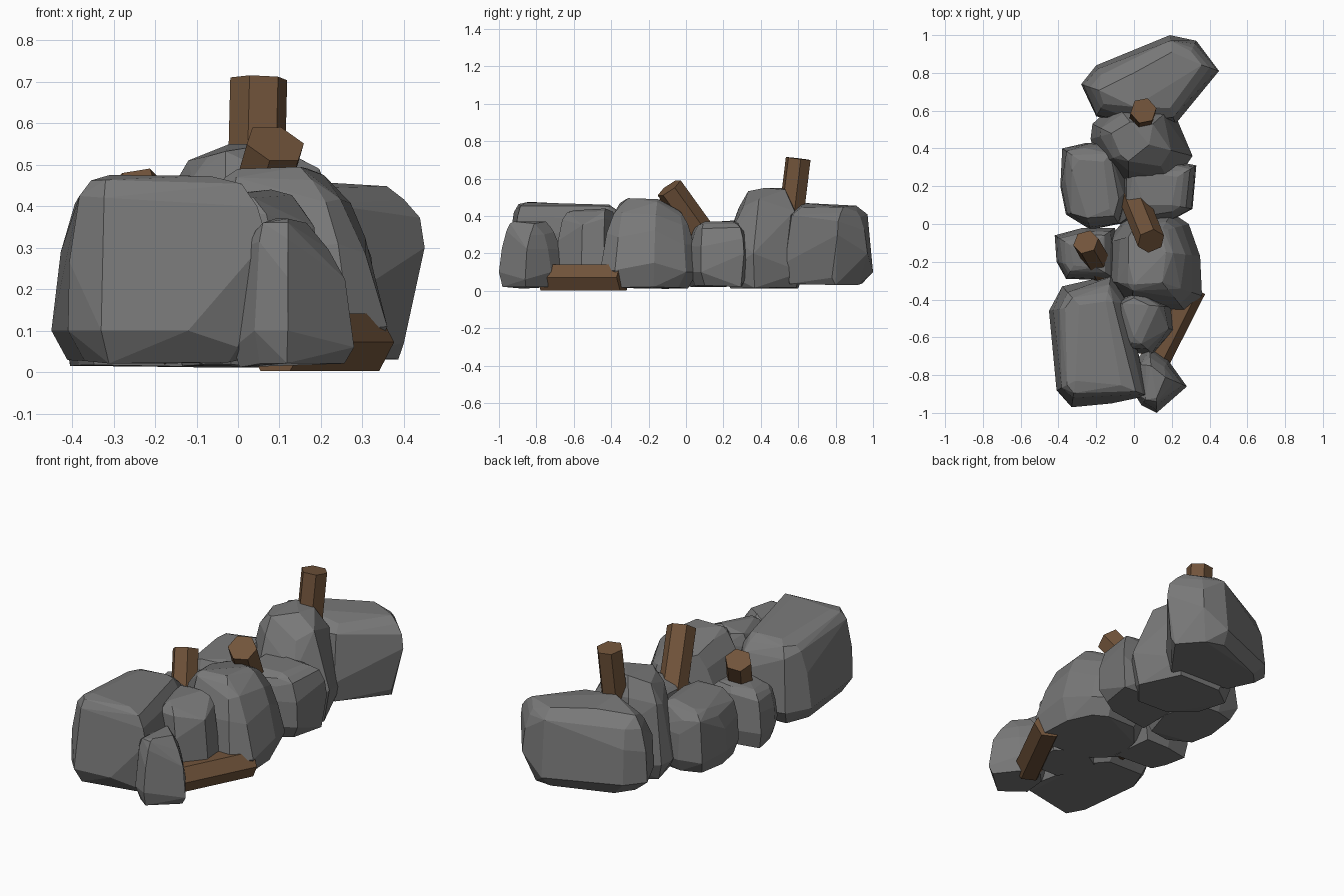
import bpy, bmesh, math, random
from mathutils import Vector

if "Cube" in bpy.data.objects:
    bpy.data.objects.remove(bpy.data.objects["Cube"])

random.seed(5)


def material(name, color):
    m = bpy.data.materials.new(name)
    m.diffuse_color = (*color, 1)
    m.use_nodes = True
    m.node_tree.nodes["Principled BSDF"].inputs["Base Color"].default_value = m.diffuse_color
    return m


wood = material("wood", (0.165, 0.088, 0.043))
stone = material("stone", (0.19, 0.19, 0.19))

# side profiles: (height fraction, how far the wall has leaned in to the crest)
STEEP = [(.5, .1), (.83, .32), (.95, .6)]
SLOPE = [(.5, .22), (.8, .5), (.95, .8)]


def finish(name, bm, mat):
    bmesh.ops.recalc_face_normals(bm, faces=bm.faces)
    mesh = bpy.data.meshes.new(name)
    bm.to_mesh(mesh)
    bm.free()
    mesh.materials.append(mat)
    bpy.context.collection.objects.link(bpy.data.objects.new(name, mesh))


def rock(name, outline, crest, z0, profile):
    """Boulder: hull of a widest outline (x, y[, z]), leaning walls and a crest."""
    bm = bmesh.new()
    wide = [Vector((*p, .1)[:3]) for p in outline]
    top = [Vector(p) for p in crest]
    mid = sum(wide, Vector()) / len(wide)
    for w in wide:
        bm.verts.new(w)
        # inset underside
        b = mid.lerp(w, random.uniform(.76, .9))
        bm.verts.new((b.x, b.y, z0 + random.uniform(0, .012)))
        # wall points toward the nearest crest corner
        t = min(top, key=lambda c: (c.xy - w.xy).length)
        for f, lean in profile:
            p = w.xy.lerp(t.xy, max(0, lean + random.uniform(-.07, .07)))
            z = w.z + (t.z - w.z) * (f + random.uniform(-.06, .04))
            bm.verts.new((p.x, p.y, z))
    for t in top:
        bm.verts.new(t)
    res = bmesh.ops.convex_hull(bm, input=bm.verts)
    junk = {v for v in res["geom_interior"] + res["geom_unused"]
            if isinstance(v, bmesh.types.BMVert)}
    bmesh.ops.delete(bm, geom=list(junk), context='VERTS')
    # merge nearly flat neighbours into larger facets
    bmesh.ops.dissolve_limit(bm, angle_limit=math.radians(8),
                             verts=bm.verts, edges=bm.edges)
    finish(name, bm, stone)


def post(name, a, b, r, spin=0):
    """Six-sided timber from a to b."""
    a, b = Vector(a), Vector(b)
    axis = (b - a).normalized()
    up = Vector((0, 0, 1)) if abs(axis.z) < .7 else Vector((0, 1, 0))
    u = axis.cross(up).normalized()
    v = u.cross(axis)
    bm = bmesh.new()
    rings = [[bm.verts.new(c + r * (math.cos(t) * u + math.sin(t) * v))
              for t in (spin + i * math.pi / 3 for i in range(6))] for c in (a, b)]
    bm.faces.new(rings[0])
    bm.faces.new(rings[1])
    for i in range(6):
        j = (i + 1) % 6
        bm.faces.new((rings[0][i], rings[0][j], rings[1][j], rings[1][i]))
    finish(name, bm, wood)


# front boulders
rock("front_left_boulder",
     [(-.45, -.46), (-.38, -.33), (-.12, -.27), (-.03, -.42), (.07, -.91, .32),
      (0, -.9, .06), (-.12, -.95), (-.33, -.97), (-.41, -.88)],
     [(-.31, -.83, .475), (-.15, -.82, .475), (-.15, -.41, .46), (-.29, -.43, .455)],
     .02, STEEP)
rock("front_small_rock",
     [(.12, -1), (.28, -.86, .06), (.18, -.72), (.08, -.65), (-.01, -.74, .07),
      (-.01, -.88, .06), (.04, -.96)],
     [(.06, -.93, .36), (.12, -.92, .37), (.14, -.8, .365), (.09, -.75, .37)],
     .01, SLOPE)
rock("front_gap_rock",
     [(-.12, -.42), (.03, -.34), (.2, -.44), (.21, -.56), (.1, -.69),
      (-.03, -.68), (-.1, -.55)],
     [(-.02, -.42, .43), (.08, -.43, .44), (.12, -.54, .39), (0, -.6, .43)],
     .01, STEEP)

# middle boulders
rock("middle_right_boulder",
     [(.36, -.38, .11), (.35, -.17, .15), (.29, 0), (.2, .06), (-.03, .05),
      (-.15, -.1), (-.17, -.3), (-.02, -.45), (.27, -.46)],
     [(0, -.32, .49), (.15, -.31, .495), (.17, -.15, .49), (.14, -.04, .43),
      (0, -.06, .44), (-.03, -.2, .47)], .01, SLOPE)
rock("middle_left_small_rock",
     [(-.42, -.06), (-.27, -.02), (-.1, -.02), (-.08, -.3), (-.36, -.29),
      (-.41, -.2)],
     [(-.34, -.11, .31), (-.2, -.09, .33), (-.2, -.23, .33), (-.32, -.22, .3)],
     .01, STEEP)
rock("middle_left_rock",
     [(-.38, .4), (-.25, .43), (-.08, .43), (-.02, .2), (-.08, 0), (-.23, -.03),
      (-.36, .05), (-.39, .2)],
     [(-.29, .34, .36), (-.16, .33, .38), (-.13, .08, .365), (-.26, .07, .355)],
     .02, STEEP)
rock("middle_right_small_rock",
     [(.33, .31, .2), (.31, .08), (.2, .02), (-.08, .0), (-.08, .26), (.18, .34)],
     [(.06, .1, .365), (.2, .1, .37), (.23, .25, .37), (.06, .27, .37)],
     .02, STEEP)

# back boulders
rock("back_centre_boulder",
     [(-.22, .53), (-.1, .64), (.2, .62), (.31, .36, .2), (.2, .2), (-.03, .2),
      (-.19, .32), (-.23, .45)],
     [(-.12, .48, .51), (-.03, .38, .54), (.08, .42, .55), (.1, .53, .54),
      (-.02, .54, .55)], .01, SLOPE)
rock("back_boulder",
     [(-.28, .74), (-.2, .84), (.19, 1), (.33, .97, .2), (.45, .81, .3),
      (.4, .78, .07), (.22, .53, .15), (.05, .51), (-.2, .57)],
     [(-.13, .69, .45), (0, .8, .46), (.2, .91, .455), (.28, .87, .45),
      (.17, .67, .46), (0, .62, .47)], .03, STEEP)

# broken timbers
post("back_post", (.05, .6, .707), (.04, .55, .3), .07, .2)
post("middle_post", (.09, -.09, .55), (-.03, .205, .14), .075, .5)
post("left_post", (-.255, -.095, .455), (-.13, -.31, .05), .07, .3)
post("fallen_log", (.305, -.335, .072), (.09, -.76, .072), .08, 0)
